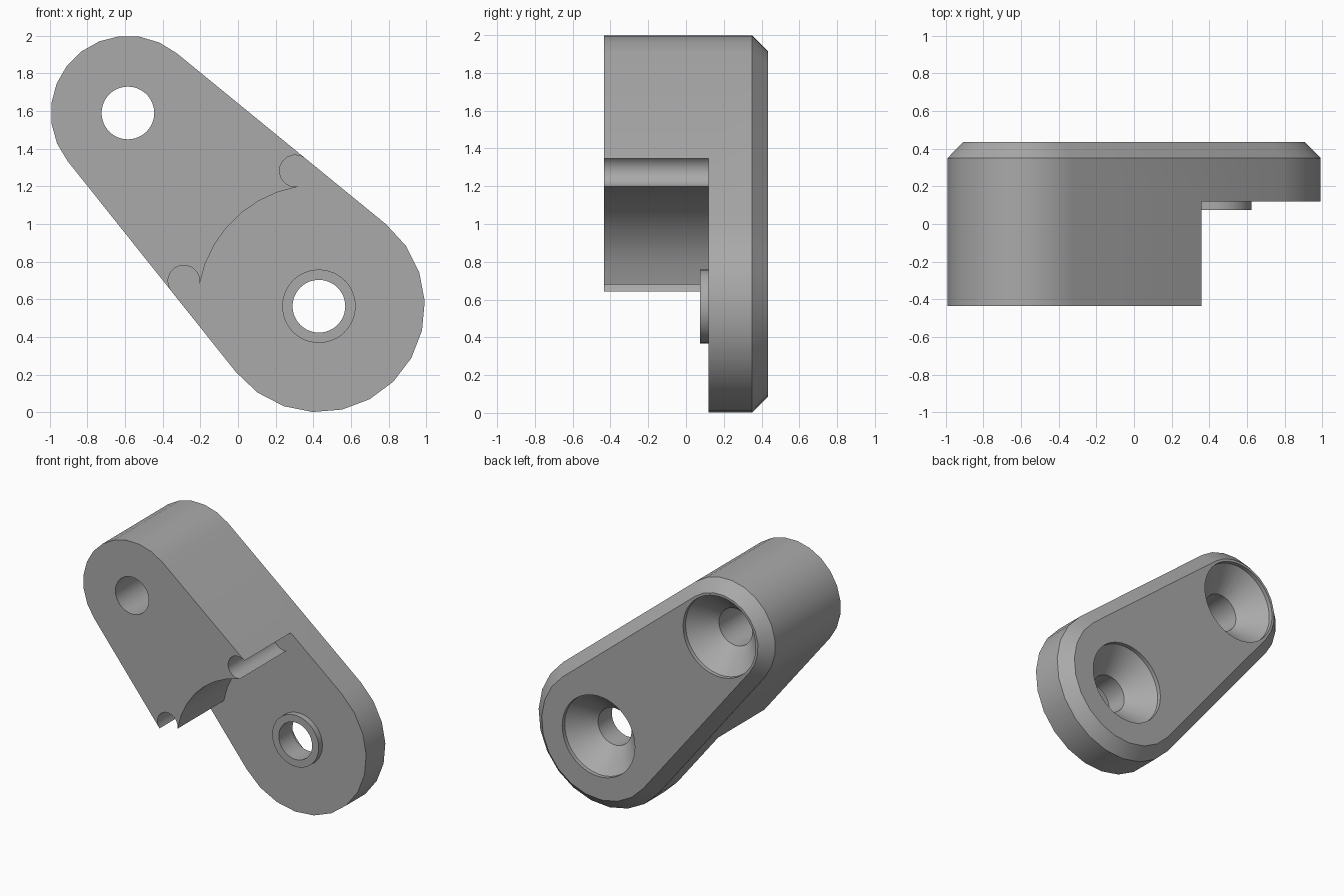
import bpy, bmesh
from math import pi, sin, cos, atan2, acos, hypot, sqrt, radians
from mathutils import Vector

if "Cube" in bpy.data.objects:
    bpy.data.objects.remove(bpy.data.objects["Cube"], do_unlink=True)

# Key dimensions, in the x-z plane
TOP, LOW = Vector((-0.585, 1.59)), Vector((0.43, 0.563))
R_TOP, R_LOW = 0.41, 0.563
FRONT, STEP, BACK = -0.435, 0.12, 0.435
CHAMFER, FILLET, RELIEF = 0.085, 0.085, 0.645
AXIS = TOP - LOW
AXIS_ANGLE = atan2(AXIS.y, AXIS.x)
TANGENT = acos((R_LOW - R_TOP) / AXIS.length)

grey = bpy.data.materials.new("grey plastic")
grey.use_nodes = True
colour = (0.4, 0.4, 0.4, 1)
grey.diffuse_color = colour
grey.node_tree.nodes["Principled BSDF"].inputs["Base Color"].default_value = colour


def arc(centre, radius, start, end, steps):
    return [centre + radius * Vector((cos(a), sin(a)))
            for a in (start + (end - start) * i / steps for i in range(steps + 1))]


def loft(name, sections):
    """Solid through matching outlines, given as (y, points) pairs."""
    bm = bmesh.new()
    rings = [[bm.verts.new((p.x, y, p.y)) for p in pts] for y, pts in sections]
    for a, b in zip(rings, rings[1:]):
        for i in range(len(a)):
            j = (i + 1) % len(a)
            bm.faces.new((a[i], a[j], b[j], b[i]))
    bm.faces.new(rings[0])
    bm.faces.new(rings[-1])
    bmesh.ops.recalc_face_normals(bm, faces=bm.faces)
    mesh = bpy.data.meshes.new(name)
    bm.to_mesh(mesh)
    bm.free()
    mesh.materials.append(grey)
    obj = bpy.data.objects.new(name, mesh)
    bpy.context.collection.objects.link(obj)
    return obj


def turned(name, centre, rings, steps=48):
    return loft(name, [(y, arc(centre, r, 0, 2 * pi, steps)[:-1]) for y, r in rings])


def outline(inset=0):
    """Tapered link outline: two arcs joined by their common tangents."""
    a, t = AXIS_ANGLE, TANGENT
    return (arc(TOP, R_TOP - inset, a - t, a + t, 11)
            + arc(LOW, R_LOW - inset, a + t, a - t + 2 * pi, 12))


def combine(body, tool, operation):
    tool.hide_render = True
    mod = body.modifiers.new(tool.name, "BOOLEAN")
    mod.operation, mod.solver, mod.object = operation, "EXACT", tool
    bpy.context.view_layer.objects.active = body
    bpy.ops.object.modifier_apply(modifier=mod.name)
    bpy.data.objects.remove(tool, do_unlink=True)


def relief_outline():
    """Area cut away round the lower end, with a rounded corner at each side."""
    reach = RELIEF + FILLET
    offset = acos((R_LOW - FILLET) / reach)
    sides = []
    for s in (-1, 1):
        normal = AXIS_ANGLE + s * TANGENT
        toward = normal - s * offset
        centre = LOW + reach * Vector((cos(toward), sin(toward)))
        corner = arc(centre, FILLET, normal, toward - s * pi, 10)
        n = Vector((cos(normal), sin(normal)))
        sides.append((corner, corner[0] + n * 0.5, toward))
    (right, right_out, a), (left, left_out, b) = sides
    curve = arc(LOW, RELIEF, a, b, 7)[1:-1]
    far = -AXIS.normalized() * 1.6
    return ([right_out] + right + curve + left[::-1]
            + [left_out, left_out + far, right_out + far])


# Link body with a chamfered back edge
body = loft("link_body", [(FRONT, outline()), (BACK - CHAMFER, outline()),
                          (BACK, outline(CHAMFER))])

# Stepped front and raised ring round the lower hole
combine(body, loft("relief_cutter", [(FRONT - 0.2, relief_outline()),
                                     (STEP, relief_outline())]), "DIFFERENCE")
combine(body, turned("ring_boss", LOW, [(0.075, 0.195), (0.2, 0.195)]), "UNION")

# Countersunk screw holes
for centre in (TOP, LOW):
    drill = turned("screw_cutter", centre,
                   [(FRONT - 0.2, 0.14), (BACK - 0.195, 0.14), (BACK - 0.03, 0.305),
                    (BACK + 0.1, 0.305)])
    combine(body, drill, "DIFFERENCE")

bpy.ops.object.select_all(action="DESELECT")
body.select_set(True)
bpy.context.view_layer.objects.active = body
bpy.ops.object.shade_smooth_by_angle(angle=radians(30))
